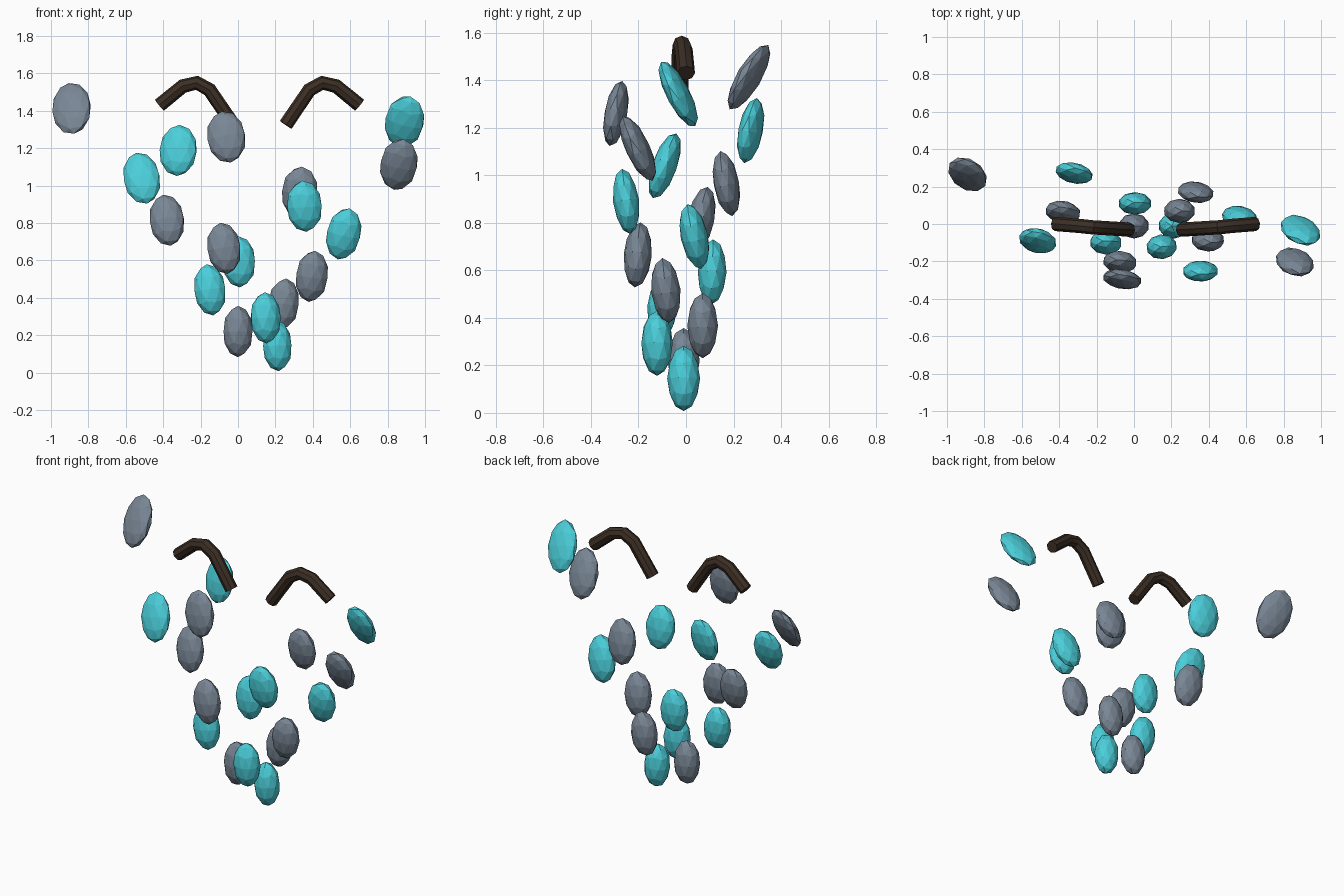
import bpy
from math import radians, tan
from mathutils import Vector, Matrix

if "Cube" in bpy.data.objects:
    bpy.data.objects.remove(bpy.data.objects["Cube"])


def material(name, rgb):
    m = bpy.data.materials.new(name)
    m.diffuse_color = (*rgb, 1)
    m.use_nodes = True
    m.node_tree.nodes["Principled BSDF"].inputs["Base Color"].default_value = m.diffuse_color
    return m


TEAL = material("teal", (0.07, 0.62, 0.70))
SLATE = material("slate", (0.19, 0.24, 0.30))
BARK = material("bark", (0.045, 0.028, 0.018))


def petal(name, mat, loc, lean_x, lean_y, yaw):
    """Flattened low-poly ellipsoid; petals get wider and thinner higher up."""
    x, y, z = loc
    t = z / 1.4
    up = Vector((tan(radians(lean_x)), tan(radians(lean_y)), 1)).normalized()
    width, depth = 0.076 + 0.032 * t, 0.072 - 0.027 * t
    length = (0.0188 - depth ** 2 * (1 - up.z ** 2)) ** 0.5 / up.z
    bpy.ops.mesh.primitive_ico_sphere_add(subdivisions=2, radius=1)
    ob = bpy.context.object
    ob.name = name
    tilt = Vector((0, 0, 1)).rotation_difference(up).to_matrix().to_4x4()
    ob.matrix_world = (Matrix.Translation(loc) @ tilt
                       @ Matrix.Rotation(radians(yaw), 4, 'Z')
                       @ Matrix.Diagonal((width, depth, length, 1)))
    ob.data.materials.append(mat)


def stem(name, points):
    """Bent round twig swept along a short path."""
    cu = bpy.data.curves.new(name, 'CURVE')
    cu.dimensions = '3D'
    cu.bevel_depth = 0.038
    cu.bevel_resolution = 2
    cu.use_fill_caps = True
    sp = cu.splines.new('POLY')
    sp.points.add(len(points) - 1)
    for p, co in zip(sp.points, points):
        p.co = (*co, 1)
    ob = bpy.data.objects.new(name, cu)
    bpy.context.collection.objects.link(ob)
    cu.materials.append(BARK)
    bpy.ops.object.select_all(action='DESELECT')
    ob.select_set(True)
    bpy.context.view_layer.objects.active = ob
    bpy.ops.object.convert(target='MESH')
    bpy.ops.object.shade_smooth_by_angle(angle=radians(30))


# Petals: material, position, lean towards x, lean towards y, yaw
left = [
    (SLATE, (0.00, -0.01, 0.22), 0, 0, 0),
    (TEAL, (-0.15, -0.10, 0.443), -7, 4, 0),
    (TEAL, (0.005, 0.11, 0.593), -2, 2, 0),
    (SLATE, (-0.075, -0.203, 0.665), -8, 5, -3),
    (SLATE, (-0.38, 0.063, 0.815), -8, 12, -5),
    (TEAL, (-0.515, -0.09, 1.04), -12, 20, -4),
    (TEAL, (-0.32, 0.272, 1.188), 3, 11, -12),
    (SLATE, (-0.063, -0.295, 1.26), -10, 11, -6),
    (SLATE, (-0.89, 0.265, 1.413), -6, 31, -15),
]
right = [
    (TEAL, (0.21, -0.01, 0.145), -3, 0, 0),
    (TEAL, (0.148, -0.122, 0.293), -2, 0, 6),
    (SLATE, (0.243, 0.07, 0.367), 6, 0, 0),
    (SLATE, (0.395, -0.085, 0.515), 7, -6, 0),
    (TEAL, (0.565, 0.035, 0.742), 13, -12, -3),
    (TEAL, (0.355, -0.252, 0.89), -4, -7, 0),
    (SLATE, (0.33, 0.17, 0.965), 5, -10, -6),
    (SLATE, (0.86, -0.203, 1.113), 11, -25, -5),
    (TEAL, (0.89, -0.033, 1.342), 13, -28, -9),
]
for side, petals in (("left", left), ("right", right)):
    for i, p in enumerate(petals):
        petal(f"{side}_petal_{i + 1}", *p)

# Stems: same arch, mirrored in x
arch = [(0.255, -0.03, 1.325), (0.382, -0.022, 1.512), (0.45, -0.018, 1.55),
        (0.525, -0.01, 1.532), (0.65, 0.0, 1.43)]
stem("right_stem", arch)
stem("left_stem", [(0.23 - x, y, z) for x, y, z in arch])
